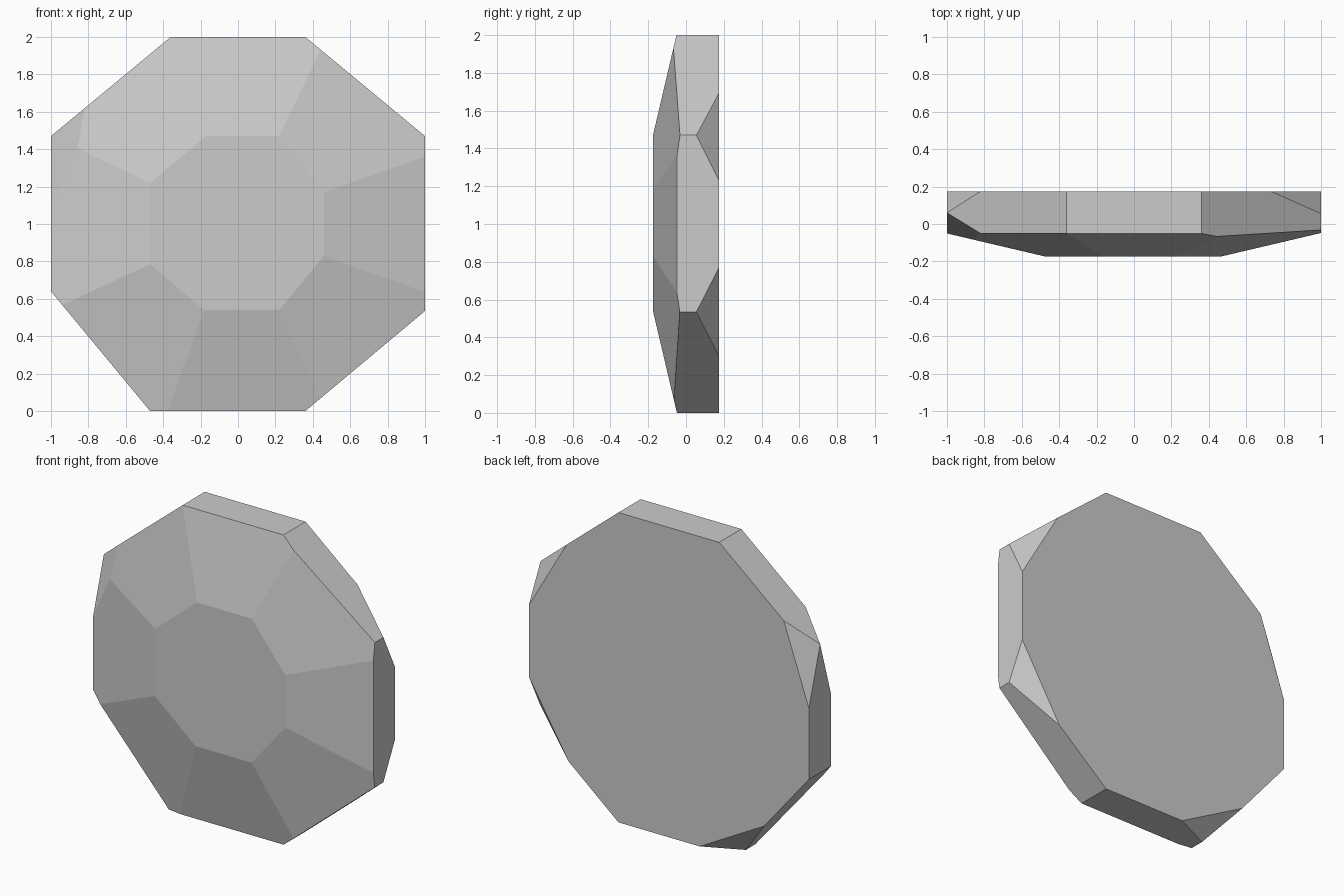
import bpy, bmesh
from mathutils import Vector

cube = bpy.data.objects.get("Cube")
if cube:
    bpy.data.objects.remove(cube, do_unlink=True)

FRONT, BACK = -0.175, 0.175
CENTRE = Vector((0, 0, 1))
SLOPE = 0.235  # depth gained per unit outward on the front bevels

# Outline and front table, as (x, z) corners
outline = [(-0.36, 2), (0.36, 2), (1, 1.47), (1, 0.535),
           (0.36, 0), (-0.47, 0), (-1, 0.64), (-1, 1.47)]
table = [(-0.17, 1.47), (0.22, 1.47), (0.46, 1.17), (0.46, 0.83),
         (0.22, 0.54), (-0.18, 0.54), (-0.47, 0.785), (-0.47, 1.22)]


def cut(bm, point, normal):
    """Slice away everything outside a plane and cap the opening."""
    if normal.dot(CENTRE - point) > 0:
        normal = -normal
    result = bmesh.ops.bisect_plane(
        bm, geom=bm.verts[:] + bm.edges[:] + bm.faces[:], dist=0.0005,
        plane_co=point, plane_no=normal, clear_outer=True)
    edges = [e for e in result["geom_cut"] if isinstance(e, bmesh.types.BMEdge)]
    bmesh.ops.holes_fill(bm, edges=[e for e in edges if e.is_boundary])


def cut_corner(bm, a, b, c):
    a, b, c = Vector(a), Vector(b), Vector(c)
    cut(bm, a, (b - a).cross(c - a))


# Slab
bm = bmesh.new()
base = bm.faces.new([bm.verts.new((x, FRONT, z)) for x, z in outline])
side = bmesh.ops.extrude_face_region(bm, geom=[base], use_keep_orig=True)
bmesh.ops.translate(bm, vec=(0, BACK - FRONT, 0),
                    verts=[v for v in side["geom"] if isinstance(v, bmesh.types.BMVert)])
bmesh.ops.recalc_face_normals(bm, faces=bm.faces[:])

# Front bevels around the table
for (x0, z0), (x1, z1) in zip(table, table[1:] + table[:1]):
    outward = Vector((z0 - z1, 0, x1 - x0)).normalized()
    cut(bm, Vector((x0, FRONT, z0)), outward * SLOPE + Vector((0, -1, 0)))

# Chipped back corners
cut_corner(bm, (1, 0.055, 1.47), (1, BACK, 1.23), (0.73, BACK, 1.694))
cut_corner(bm, (1, 0.055, 0.535), (1, BACK, 0.77), (0.73, BACK, 0.32))
cut_corner(bm, (-1, 0.06, 1.47), (-1, BACK, 1.1), (-0.82, BACK, 1.62))
cut_corner(bm, (-0.47, 0.06, 0), (-0.22, BACK, 0), (-0.68, BACK, 0.254))
# Chipped front corner
cut_corner(bm, (-1, 0.06, 1.47), (-1, -0.05, 1.11), (-0.82, -0.05, 1.62))

bmesh.ops.recalc_face_normals(bm, faces=bm.faces[:])
mesh = bpy.data.meshes.new("faceted_stone")
bm.to_mesh(mesh)
bm.free()
stone = bpy.data.objects.new("faceted_stone", mesh)
bpy.context.collection.objects.link(stone)

# Plain grey
grey = bpy.data.materials.new("light_grey")
grey.use_nodes = True
color = (0.6, 0.6, 0.6, 1)
grey.diffuse_color = color
grey.node_tree.nodes["Principled BSDF"].inputs["Base Color"].default_value = color
mesh.materials.append(grey)
